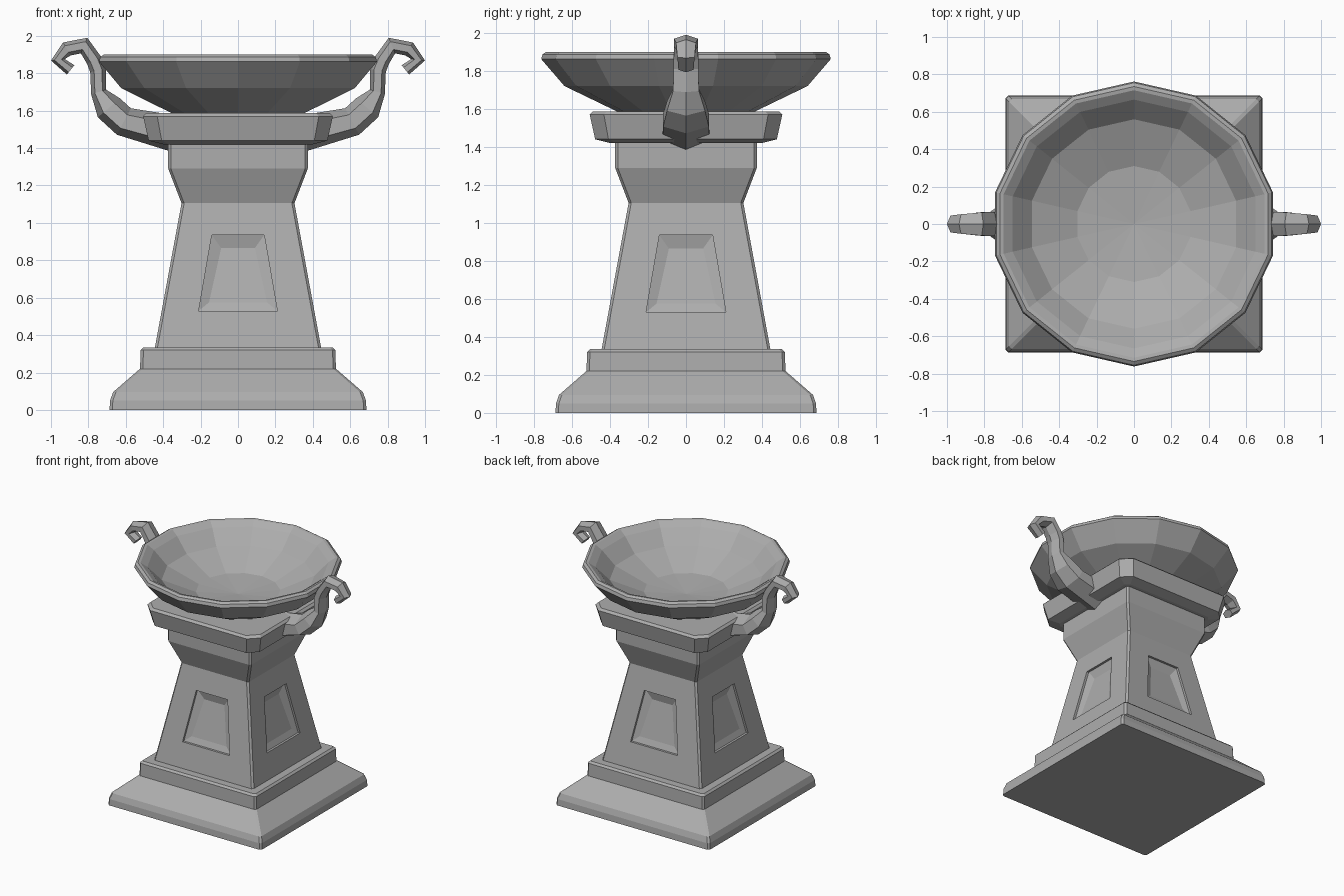
import bpy, bmesh, math
from mathutils import Vector, Matrix

if "Cube" in bpy.data.objects:
    bpy.data.objects.remove(bpy.data.objects["Cube"])

STONE = bpy.data.materials.new("dark_stone")
STONE.diffuse_color = (0.42, 0.42, 0.42, 1)
STONE.use_nodes = True
STONE.node_tree.nodes["Principled BSDF"].inputs["Base Color"].default_value = STONE.diffuse_color


def finish(name, bm):
    bmesh.ops.remove_doubles(bm, verts=bm.verts, dist=0.0005)
    bmesh.ops.recalc_face_normals(bm, faces=bm.faces)
    me = bpy.data.meshes.new(name)
    bm.to_mesh(me)
    bm.free()
    me.materials.append(STONE)
    ob = bpy.data.objects.new(name, me)
    bpy.context.collection.objects.link(ob)
    return ob


def bridge(bm, rings):
    for a, b in zip(rings, rings[1:]):
        n = len(a)
        for i in range(n):
            bm.faces.new((a[i], a[(i + 1) % n], b[(i + 1) % n], b[i]))


def square_loft(name, profile):
    """Stack of square sections with chamfered corners: (half width, z, chamfer)."""
    bm = bmesh.new()
    rings = []
    for w, z, c in profile:
        k = w - c
        pts = [(k, -w), (w, -k), (w, k), (k, w), (-k, w), (-w, k), (-w, -k), (-k, -w)]
        rings.append([bm.verts.new((x, y, z)) for x, y in pts])
    bridge(bm, rings)
    bm.faces.new(rings[0])
    bm.faces.new(rings[-1])
    return finish(name, bm)


# stepped plinth
square_loft("plinth", [(0.687, 0, 0.015), (0.684, 0.05, 0.015), (0.668, 0.095, 0.015),
                       (0.524, 0.22, 0.015), (0.52, 0.32, 0.015), (0.505, 0.335, 0.015)])

# flared neck above the shaft
square_loft("neck", [(0.302, 1.105, 0.014), (0.373, 1.29, 0.014), (0.373, 1.43, 0.014)])

# square cap with cut corners
square_loft("cap", [(0.40, 1.42, 0.03), (0.478, 1.44, 0.07),
                    (0.507, 1.57, 0.075), (0.49, 1.587, 0.075)])

# tapered shaft with a sunken panel on each side
LOW, HIGH, CH = 0.33, 1.105, 0.014
W0, W1 = 0.445, 0.302


def shaft_w(z):
    return W0 - (z - LOW) * (W0 - W1) / (HIGH - LOW)


bm = bmesh.new()
for side in range(4):
    rot = Matrix.Rotation(side * math.pi / 2, 3, 'Z')

    def quad(xb, zb, xt, zt, deep_b, deep_t):
        pts = [(-xb, zb, deep_b), (xb, zb, deep_b), (xt, zt, deep_t), (-xt, zt, deep_t)]
        return [bm.verts.new(rot @ Vector((x, d - shaft_w(z), z))) for x, z, d in pts]

    rings = [quad(W0 - CH, LOW, W1 - CH, HIGH, 0, 0),
             quad(0.21, 0.53, 0.14, 0.935, 0, 0),
             quad(0.21, 0.53, 0.14, 0.935, 0.018, 0.018),
             quad(0.155, 0.575, 0.09, 0.865, 0.03, 0.045)]
    bridge(bm, rings)
    bm.faces.new(rings[-1])
    # corner chamfer strip
    strip = [(W0 - CH, -W0, LOW), (W0, -W0 + CH, LOW),
             (W1, -W1 + CH, HIGH), (W1 - CH, -W1, HIGH)]
    bm.faces.new([bm.verts.new(rot @ Vector(p)) for p in strip])
bmesh.ops.remove_doubles(bm, verts=bm.verts, dist=0.0005)
bmesh.ops.holes_fill(bm, edges=[e for e in bm.edges if e.is_boundary], sides=0)
finish("shaft", bm)

# fourteen-sided bowl
SIDES = 14
bm = bmesh.new()
rings = []
for r, z in [(0.35, 1.58), (0.64, 1.72), (0.762, 1.862), (0.755, 1.887), (0.735, 1.90),
             (0.715, 1.897), (0.665, 1.863), (0.56, 1.755), (0.31, 1.65)]:
    rings.append([bm.verts.new((r * math.sin(2 * math.pi * i / SIDES),
                                r * math.cos(2 * math.pi * i / SIDES), z)) for i in range(SIDES)])
bridge(bm, rings)
bm.faces.new(rings[0])
centre = bm.verts.new((0, 0, 1.625))
for i in range(SIDES):
    bm.faces.new((rings[-1][i], rings[-1][(i + 1) % SIDES], centre))
finish("bowl", bm)

# hooked handles: (x, z, in-plane radius, half width)
PATH = [(0.33, 1.475, 0.098, 0.125), (0.61, 1.542, 0.08, 0.12), (0.69, 1.615, 0.078, 0.10),
        (0.745, 1.70, 0.042, 0.068), (0.748, 1.815, 0.043, 0.065), (0.77, 1.87, 0.042, 0.065),
        (0.823, 1.948, 0.045, 0.062), (0.915, 1.93, 0.04, 0.052), (0.963, 1.872, 0.037, 0.045),
        (0.895, 1.818, 0.032, 0.04)]


def handle(name, sign):
    bm = bmesh.new()
    rings = []
    pts = [Vector((x, 0, z)) for x, z, _, _ in PATH]
    for i, (_, _, r, w) in enumerate(PATH):
        before = (pts[i] - pts[max(i - 1, 0)]).normalized()
        after = (pts[min(i + 1, len(pts) - 1)] - pts[i]).normalized()
        t = (before + after).normalized()
        n = Vector((-t.z, 0, t.x))
        ring = []
        for a, b in [(1, 0), (0.5, 1), (-0.5, 1), (-1, 0), (-0.5, -1), (0.5, -1)]:
            p = pts[i] + n * (r * a) + Vector((0, w * b, 0))
            ring.append(bm.verts.new((p.x * sign, p.y, p.z)))
        rings.append(ring)
    bridge(bm, rings)
    bm.faces.new(rings[0])
    bm.faces.new(rings[-1])
    finish(name, bm)


handle("right_handle", 1)
handle("left_handle", -1)
